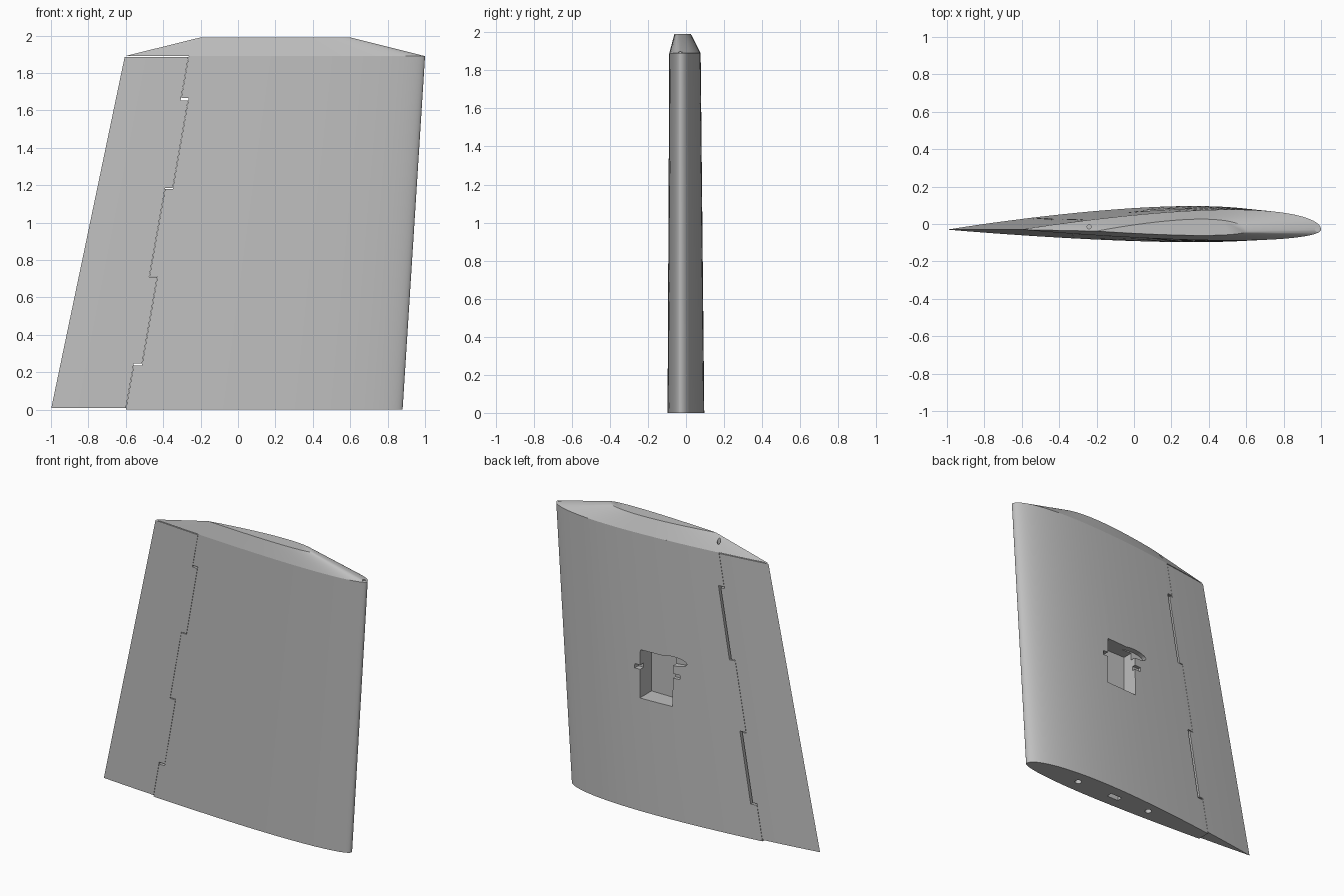
import bpy, bmesh, math
from mathutils import Matrix

if "Cube" in bpy.data.objects:
    bpy.data.objects.remove(bpy.data.objects["Cube"])

grey = bpy.data.materials.new("light_grey")
grey.diffuse_color = (0.52, 0.52, 0.52, 1)
grey.use_nodes = True
grey.node_tree.nodes["Principled BSDF"].inputs["Base Color"].default_value = grey.diffuse_color

TIP_Z, TOP_Z = 1.89, 1.99
HINGE, REAR = 0.763, 0.787      # chord fractions of the stepped hinge line
# trailing edge x, leading edge x, chord line y, upper and lower half thickness
ROOT = (-1.0, 0.88, -0.03, 0.126, 0.067)
TIP = (-0.605, 1.0, -0.03, 0.107, 0.058)
CAP = (-0.2, 0.6, -0.038, 0.064, 0.023)


def thickness(s):
    return 10 * (0.2969 * math.sqrt(s) - 0.126 * s - 0.3516 * s**2
                 + 0.2843 * s**3 - 0.1036 * s**4)


def wing_at(z):
    f = z / TIP_Z
    return [a + (b - a) * f for a, b in zip(ROOT, TIP)]


def section(spec, z, upper, lower, n):
    """Ring of points; upper and lower give the chord range on each side."""
    te, le, y0, up, low = spec
    ring = []
    for (s0, s1), h, steps in ((upper, up, range(n + 1)),
                               (lower, -low, range(n, -1, -1))):
        for i in steps:
            t = i / n
            s = s0 + (s1 - s0) * (1 - math.cos(math.pi / 2 * t))
            ring.append((le + (te - le) * s, y0 + h * thickness(s), z))
    return ring


def finish(ob, angle=28):
    bpy.ops.object.select_all(action='DESELECT')
    ob.select_set(True)
    bpy.context.view_layer.objects.active = ob
    bpy.ops.object.shade_smooth_by_angle(angle=math.radians(angle))


def loft(name, stations, upper, lower=None, n=28):
    bm = bmesh.new()
    rings = [[bm.verts.new(p) for p in section(sp, z, upper, lower or upper, n)]
             for sp, z in stations]
    m = len(rings[0])
    for a, b in zip(rings, rings[1:]):
        for i in range(m):
            j = (i + 1) % m
            bm.faces.new((a[i], a[j], b[j], b[i]))
    bm.faces.new(rings[0][::-1])
    bm.faces.new(rings[-1])
    bmesh.ops.remove_doubles(bm, verts=bm.verts, dist=1e-5)
    bmesh.ops.recalc_face_normals(bm, faces=bm.faces)
    me = bpy.data.meshes.new(name)
    bm.to_mesh(me)
    bm.free()
    me.materials.append(grey)
    ob = bpy.data.objects.new(name, me)
    bpy.context.collection.objects.link(ob)
    finish(ob)
    return ob


def band(name, z0, z1, upper, lower=None, n=28):
    return loft(name, [(wing_at(z0), z0), (wing_at(z1), z1)], upper, lower, n)


def cut(ob, kind, lo, hi):
    """Cut a box or an elliptical z-cylinder filling the bounds lo..hi."""
    bm = bmesh.new()
    if kind == "box":
        bmesh.ops.create_cube(bm, size=1)
    else:
        bmesh.ops.create_cone(bm, cap_ends=True, segments=24,
                              radius1=0.5, radius2=0.5, depth=1)
        if kind == "tube_y":
            bmesh.ops.rotate(bm, verts=bm.verts, matrix=Matrix.Rotation(math.pi / 2, 3, 'X'))
    for v in bm.verts:
        v.co = [(a + b) / 2 + c * (b - a) for a, b, c in zip(lo, hi, v.co)]
    me = bpy.data.meshes.new("cutter")
    bm.to_mesh(me)
    bm.free()
    me.materials.append(grey)
    cutter = bpy.data.objects.new("cutter", me)
    cutter.hide_render = True
    bpy.context.collection.objects.link(cutter)
    mod = ob.modifiers.new("cut", 'BOOLEAN')
    mod.operation, mod.solver, mod.object = 'DIFFERENCE', 'EXACT', cutter
    bpy.context.view_layer.objects.active = ob
    bpy.ops.object.modifier_apply(modifier=mod.name)
    bpy.data.objects.remove(cutter)


# fixed wing panel, with servo bay, lug slots and wire outlet on the back
panel = band("wing_panel", 0, TIP_Z, (0, HINGE), n=36)
cut(panel, "box", (0.05, -0.04, 0.77), (0.29, 0.2, 1.10))
cut(panel, "box", (0.0, 0.045, 0.965), (0.33, 0.2, 0.995))
cut(panel, "tube_y", (-0.05, 0.03, 1.05), (0.15, 0.2, 1.11))
# spar holes and wiring hole in the root
for x in (0.47, -0.12):
    cut(panel, "tube_z", (x - 0.022, -0.022, -0.1), (x + 0.022, 0.022, 0.4))
cut(panel, "box", (0.12, -0.02, -0.1), (0.21, 0.02, 0.4))
finish(panel)

# chamfered wing tip with two small pin holes
cap = loft("tip_cap", [(TIP, TIP_Z), (CAP, TOP_Z)], (0, 1), n=36)
for x, y, r in ((-0.24, -0.015, 0.011), (0.98, -0.03, 0.012)):
    cut(cap, "tube_z", (x - r, y - r, 1.88), (x + r, y + r, 2.1))
finish(cap)

# hinge blocks fill the rear of the panel between the aileron noses
for i, (z0, z1) in enumerate(((0, 0.235), (0.713, 1.18), (1.666, TIP_Z))):
    band(f"hinge_block_{i + 1}", z0, z1, (HINGE, REAR), n=3)

# aileron with two forward noses whose slanted gap opens to the back
band("aileron", 0.01, 1.885, (REAR + 0.001, 1), n=10)
for i, (z0, z1) in enumerate(((0.247, 0.708), (1.185, 1.654))):
    band(f"aileron_nose_{i + 1}", z0, z1,
         (HINGE + 0.009, REAR + 0.001), (HINGE + 0.001, REAR + 0.001), n=3)
